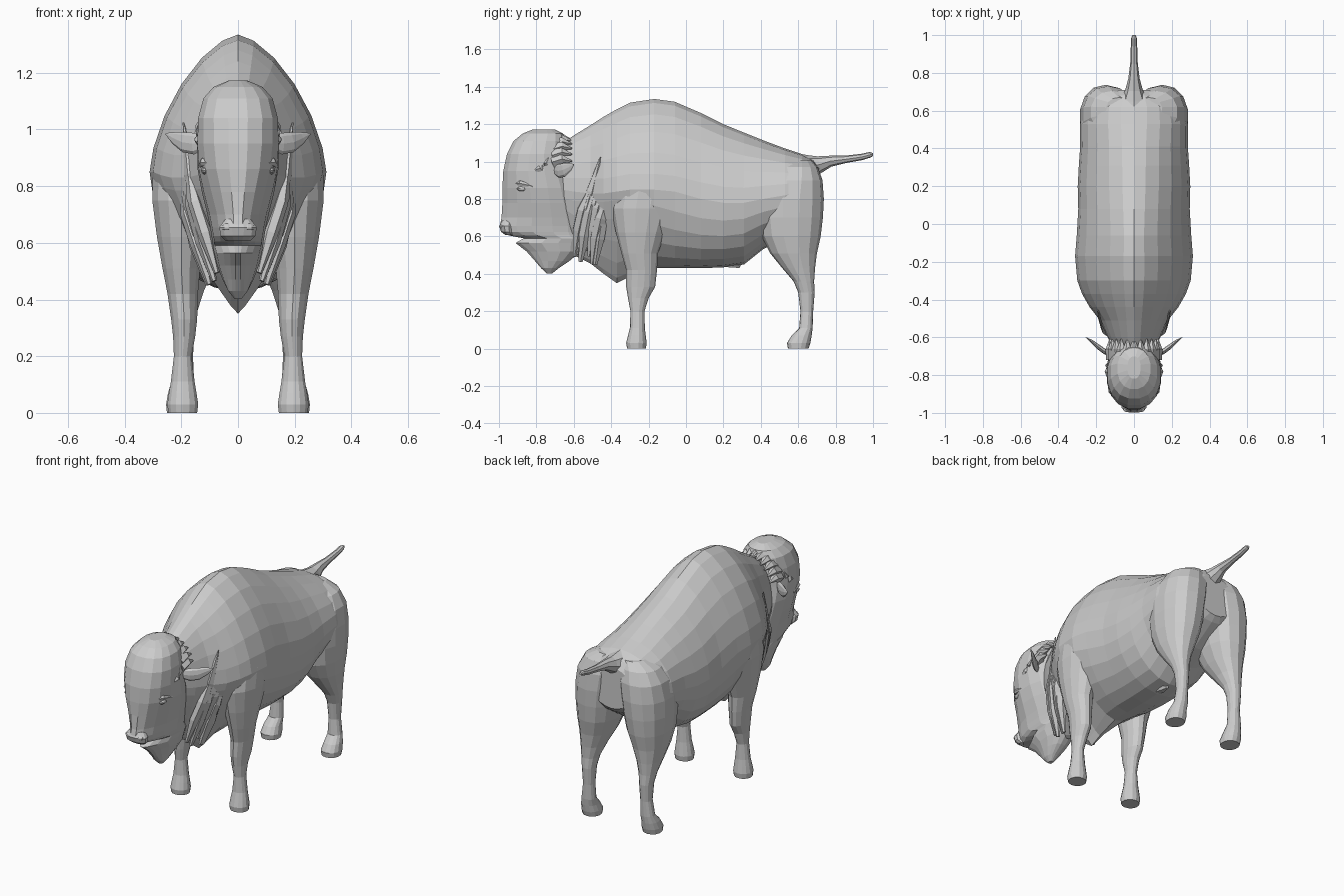
import bpy, bmesh, math, random
from mathutils import Vector

random.seed(4)


def spow(v, p):
    return math.copysign(abs(v) ** (2 / p), v)


def loft(name, rings, mirror=False):
    """Skin a list of equal-length point rings and cap both ends."""
    bm = bmesh.new()
    rows = [[bm.verts.new(p) for p in ring] for ring in rings]
    n = len(rows[0])
    for a, b in zip(rows, rows[1:]):
        for i in range(n):
            j = (i + 1) % n
            bm.faces.new((a[i], a[j], b[j], b[i]))
    bm.faces.new(rows[0])
    bm.faces.new(rows[-1])
    bmesh.ops.recalc_face_normals(bm, faces=bm.faces)
    me = bpy.data.meshes.new(name)
    bm.to_mesh(me)
    bm.free()
    ob = bpy.data.objects.new(name, me)
    bpy.context.collection.objects.link(ob)
    if mirror:
        ob.modifiers.new("mirror", 'MIRROR')
    return ob


def upright(name, rows, n=12, p=2.2, mirror=False):
    """Loft of level sections: z, centre x, front y, back y, half width, [front taper]."""
    rings = []
    for z, cx, y0, y1, rx, *taper in rows:
        ring = []
        for i in range(n):
            t = 2 * math.pi * (i + 0.5) / n
            narrow = 1 - (taper[0] if taper else 0) * max(0, -math.sin(t))
            ring.append((cx + rx * narrow * spow(math.cos(t), p),
                         (y0 + y1) / 2 + (y1 - y0) / 2 * spow(math.sin(t), p), z))
        rings.append(ring)
    return loft(name, rings, mirror)


def tube(name, path, n=8, flat=1.0, mirror=False):
    """Tapered tube through (x, y, z, radius); flat squeezes it across."""
    pts = [Vector(q[:3]) for q in path]
    rings = []
    for i, q in enumerate(path):
        d = (pts[min(i + 1, len(pts) - 1)] - pts[max(i - 1, 0)]).normalized()
        ref = Vector((0, 0, 1)) if abs(d.z) < 0.8 else Vector((0, 1, 0))
        side = d.cross(ref).normalized()
        up = side.cross(d)
        rings.append([pts[i] + q[3] * (side * math.cos(t) * flat + up * math.sin(t))
                      for t in (2 * math.pi * k / n for k in range(n))])
    return loft(name, rings, mirror)


def ball(name, loc, scale):
    bm = bmesh.new()
    bmesh.ops.create_uvsphere(bm, u_segments=10, v_segments=6, radius=1)
    for v in bm.verts:
        v.co = Vector([c * s for c, s in zip(v.co, scale)]) + Vector(loc)
    me = bpy.data.meshes.new(name)
    bm.to_mesh(me)
    bm.free()
    ob = bpy.data.objects.new(name, me)
    bpy.context.collection.objects.link(ob)
    ob.modifiers.new("mirror", 'MIRROR')


# Body: y, top, bottom, half width, height of widest point, upper and lower fullness
body = [
    (-0.66, 1.10, 0.62, 0.11, 0.85, 2.0, 1.6),
    (-0.60, 1.14, 0.50, 0.14, 0.84, 1.9, 1.4),
    (-0.51, 1.195, 0.455, 0.18, 0.83, 1.8, 1.3),
    (-0.44, 1.24, 0.40, 0.235, 0.83, 1.65, 1.2),
    (-0.37, 1.28, 0.35, 0.275, 0.84, 1.6, 1.15),
    (-0.30, 1.315, 0.385, 0.30, 0.85, 1.58, 1.25),
    (-0.17, 1.335, 0.43, 0.312, 0.85, 1.55, 1.7),
    (-0.06, 1.32, 0.43, 0.303, 0.84, 1.55, 2.0),
    (0.08, 1.26, 0.43, 0.295, 0.80, 1.65, 2.1),
    (0.20, 1.20, 0.435, 0.298, 0.78, 1.7, 2.1),
    (0.31, 1.155, 0.45, 0.292, 0.78, 1.75, 2.0),
    (0.41, 1.115, 0.53, 0.285, 0.80, 1.8, 2.0),
    (0.53, 1.07, 0.59, 0.285, 0.82, 1.9, 2.0),
    (0.62, 1.04, 0.65, 0.265, 0.84, 2.0, 2.0),
    (0.68, 1.01, 0.69, 0.215, 0.85, 2.0, 2.0),
    (0.71, 0.97, 0.72, 0.14, 0.85, 2.0, 2.0),
]
rings = []
for y, top, bot, w, zc, pu, pl in body:
    ring = []
    for i in range(24):
        t = 2 * math.pi * i / 24
        s = math.sin(t)
        p, h = (pu, top - zc) if s >= 0 else (pl, zc - bot)
        ring.append((w * spow(math.cos(t), p), y, zc + h * spow(s, p)))
    rings.append(ring)
loft("body", rings)

# Head from crown through muzzle, open mouth and pointed beard
upright("head", [
    (1.172, 0, -0.82, -0.70, 0.035), (1.15, 0, -0.875, -0.655, 0.088),
    (1.11, 0, -0.925, -0.64, 0.124), (1.04, 0, -0.96, -0.635, 0.143),
    (0.95, 0, -0.98, -0.62, 0.147, 0.05), (0.86, 0, -0.985, -0.59, 0.145, 0.15),
    (0.78, 0, -0.985, -0.57, 0.130, 0.28), (0.70, 0, -0.99, -0.55, 0.110, 0.38),
    (0.655, 0, -1.0, -0.54, 0.10, 0.36), (0.625, 0, -0.99, -0.54, 0.095, 0.36),
    (0.605, 0, -0.95, -0.54, 0.092, 0.4), (0.59, 0, -0.87, -0.54, 0.09, 0.4),
    (0.565, 0, -0.915, -0.54, 0.086, 0.55), (0.52, 0, -0.855, -0.56, 0.075, 0.5),
    (0.47, 0, -0.81, -0.62, 0.055, 0.4), (0.43, 0, -0.775, -0.68, 0.035),
    (0.402, 0, -0.745, -0.715, 0.012)], n=16, p=2.3)

# Nose pad, nostrils and eyes
upright("nose", [(0.685, 0, -0.985, -0.92, 0.045), (0.655, 0, -1.0, -0.92, 0.068),
                 (0.625, 0, -0.99, -0.92, 0.064), (0.607, 0, -0.965, -0.92, 0.045)], p=2.3)
ball("nostrils", (0.036, -0.98, 0.655), (0.022, 0.016, 0.014))
ball("eyes", (0.115, -0.875, 0.855), (0.016, 0.03, 0.014))
tube("brows", [(0.085, -0.925, 0.88, 0.008), (0.12, -0.885, 0.885, 0.016),
               (0.135, -0.82, 0.87, 0.008)], n=6, mirror=True)

# Leaf-shaped ears and horn bumps lying against the head
tube("ears", [(0.12, -0.70, 0.955, 0.025), (0.155, -0.675, 0.95, 0.038),
              (0.19, -0.65, 0.955, 0.036), (0.225, -0.62, 0.97, 0.022),
              (0.255, -0.60, 0.985, 0.003)], flat=0.35, mirror=True)
tube("horns", [(0.128, -0.80, 0.955, 0.02), (0.138, -0.775, 0.965, 0.018),
               (0.14, -0.75, 0.99, 0.013), (0.137, -0.735, 1.02, 0.003)], n=6, mirror=True)

# Woolly collar behind the crown
for i in range(6):
    a = i * 0.27
    x, z = 0.13 * math.sin(a), 0.99 + 0.145 * math.cos(a)
    tube("crown_tuft", [(x * 0.9, -0.71, z - 0.025, 0.035), (x, -0.66, z - 0.008, 0.024),
                        (x, -0.61, z - 0.02, 0.004)], n=5, mirror=True)

# Shaggy mane locks sweeping up and back along the neck
for i in range(8):
    f = i / 7
    y = -0.575 + 0.11 * f
    z = 0.60 - 0.04 * f + random.uniform(-0.05, 0.05)
    x = 0.095 + 0.03 * f
    k = random.uniform(0.8, 1.15)
    tube("mane_lock", [(x - 0.02, y - 0.02, z - 0.08, 0.012), (x + 0.02, y, z + 0.06, 0.034),
                       (x + 0.055, y + 0.025, z + 0.2 * k, 0.034),
                       (x + 0.085, y + 0.07, z + 0.37 * k, 0.003)], n=6, flat=0.8, mirror=True)

# Front legs with shoulders
upright("front_legs", [
    (0.0, 0.195, -0.315, -0.215, 0.052), (0.03, 0.195, -0.32, -0.21, 0.056),
    (0.07, 0.195, -0.31, -0.215, 0.05), (0.11, 0.195, -0.30, -0.22, 0.043),
    (0.20, 0.195, -0.297, -0.222, 0.032), (0.27, 0.19, -0.31, -0.20, 0.04),
    (0.33, 0.19, -0.32, -0.165, 0.047), (0.42, 0.195, -0.32, -0.155, 0.055),
    (0.51, 0.20, -0.345, -0.15, 0.068), (0.62, 0.20, -0.375, -0.11, 0.088),
    (0.75, 0.20, -0.40, -0.06, 0.105), (0.87, 0.19, -0.38, -0.04, 0.115),
    (0.98, 0.155, -0.33, -0.07, 0.11), (1.07, 0.10, -0.27, -0.13, 0.08)],
    n=14, p=2, mirror=True)

# Hind legs with thighs and buttocks
upright("hind_legs", [
    (0.0, 0.20, 0.545, 0.655, 0.052), (0.03, 0.20, 0.54, 0.665, 0.055),
    (0.07, 0.20, 0.565, 0.672, 0.048), (0.11, 0.195, 0.605, 0.677, 0.041),
    (0.20, 0.19, 0.612, 0.68, 0.032), (0.30, 0.19, 0.60, 0.688, 0.038),
    (0.36, 0.19, 0.575, 0.685, 0.048), (0.43, 0.185, 0.515, 0.69, 0.066),
    (0.51, 0.175, 0.45, 0.70, 0.092), (0.60, 0.165, 0.405, 0.72, 0.116),
    (0.70, 0.158, 0.39, 0.732, 0.130), (0.80, 0.150, 0.39, 0.737, 0.138),
    (0.90, 0.135, 0.43, 0.73, 0.136), (0.97, 0.115, 0.48, 0.705, 0.115),
    (1.01, 0.08, 0.53, 0.67, 0.07)], n=14, mirror=True)

# Belly nub and raised tail flaring into the rump
tube("belly_nub", [(0, 0.16, 0.47, 0.03), (0, 0.25, 0.46, 0.032), (0, 0.29, 0.44, 0.01)], n=6)
tube("tail", [(0, 0.58, 0.96, 0.09), (0, 0.66, 0.97, 0.066), (0, 0.715, 0.985, 0.045),
              (0, 0.77, 1.002, 0.03), (0, 0.85, 1.012, 0.02), (0, 0.94, 1.025, 0.017),
              (0, 0.985, 1.037, 0.015), (0, 1.0, 1.038, 0.008)])
